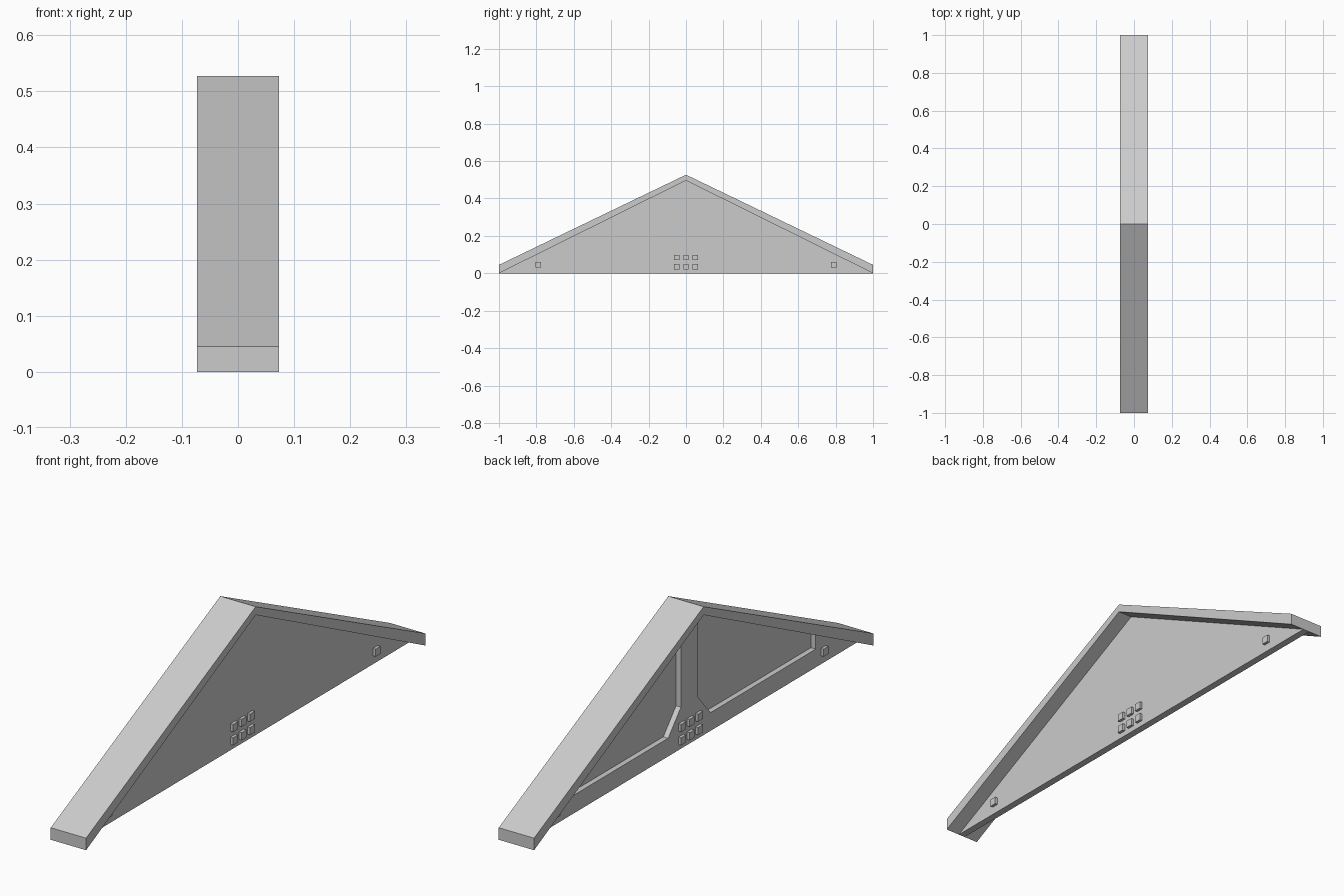
import bpy, bmesh

cube = bpy.data.objects.get("Cube")
if cube:
    bpy.data.objects.remove(cube, do_unlink=True)

grey = bpy.data.materials.new("light grey")
grey.use_nodes = True
colour = (0.6, 0.6, 0.6, 1)
grey.diffuse_color = colour
grey.node_tree.nodes["Principled BSDF"].inputs["Base Color"].default_value = colour

APEX = 0.496      # underside of the flange at the ridge
WEB = 0.014       # half thickness of the web
FLOOR = 0.006     # pocket floor


def under(y):
    """Height of the flange underside at y."""
    return APEX * (1 - abs(y))


def prism(name, outline, x0, x1):
    """Extrude a (y, z) outline between two x positions."""
    bm = bmesh.new()
    face = bm.faces.new([bm.verts.new((x0, y, z)) for y, z in outline])
    side = bmesh.ops.extrude_face_region(bm, geom=[face])["geom"]
    moved = [v for v in side if isinstance(v, bmesh.types.BMVert)]
    bmesh.ops.translate(bm, vec=(x1 - x0, 0, 0), verts=moved)
    bmesh.ops.recalc_face_normals(bm, faces=bm.faces)
    mesh = bpy.data.meshes.new(name)
    bm.to_mesh(mesh)
    bm.free()
    mesh.materials.append(grey)
    obj = bpy.data.objects.new(name, mesh)
    bpy.context.collection.objects.link(obj)
    return obj


# Sloped flange along both upper edges
prism("flange", [(-1, 0), (-1, 0.045), (0, 0.527), (1, 0.045), (1, 0), (0, APEX)],
      -0.073, 0.073)

# Plain skin of the web, which is also the floor of the pockets
prism("web_skin", [(-1, 0), (1, 0), (0, APEX)], FLOOR, WEB)

# Raised ribs around the two pockets, mirrored about the ridge
half = [(1, 0), (0.745, under(0.745)), (0.745, 0.068), (0.125, 0.068),
        (0.05, 0.155), (0.05, under(0.05))]
ribs = half + [(0, APEX)] + [(-y, z) for y, z in reversed(half)]
prism("web_ribs", ribs, -WEB, FLOOR + 0.003)

# Small square studs through the web, standing out on both sides
spots = [(y, z) for y in (-0.05, 0, 0.05) for z in (0.035, 0.085)]
spots += [(-0.79, 0.045), (0.79, 0.045)]
r = 0.014
for i, (y, z) in enumerate(spots):
    square = [(y - r, z - r), (y + r, z - r), (y + r, z + r), (y - r, z + r)]
    prism(f"stud_{i + 1}", square, -WEB - 0.011, WEB + 0.011)
